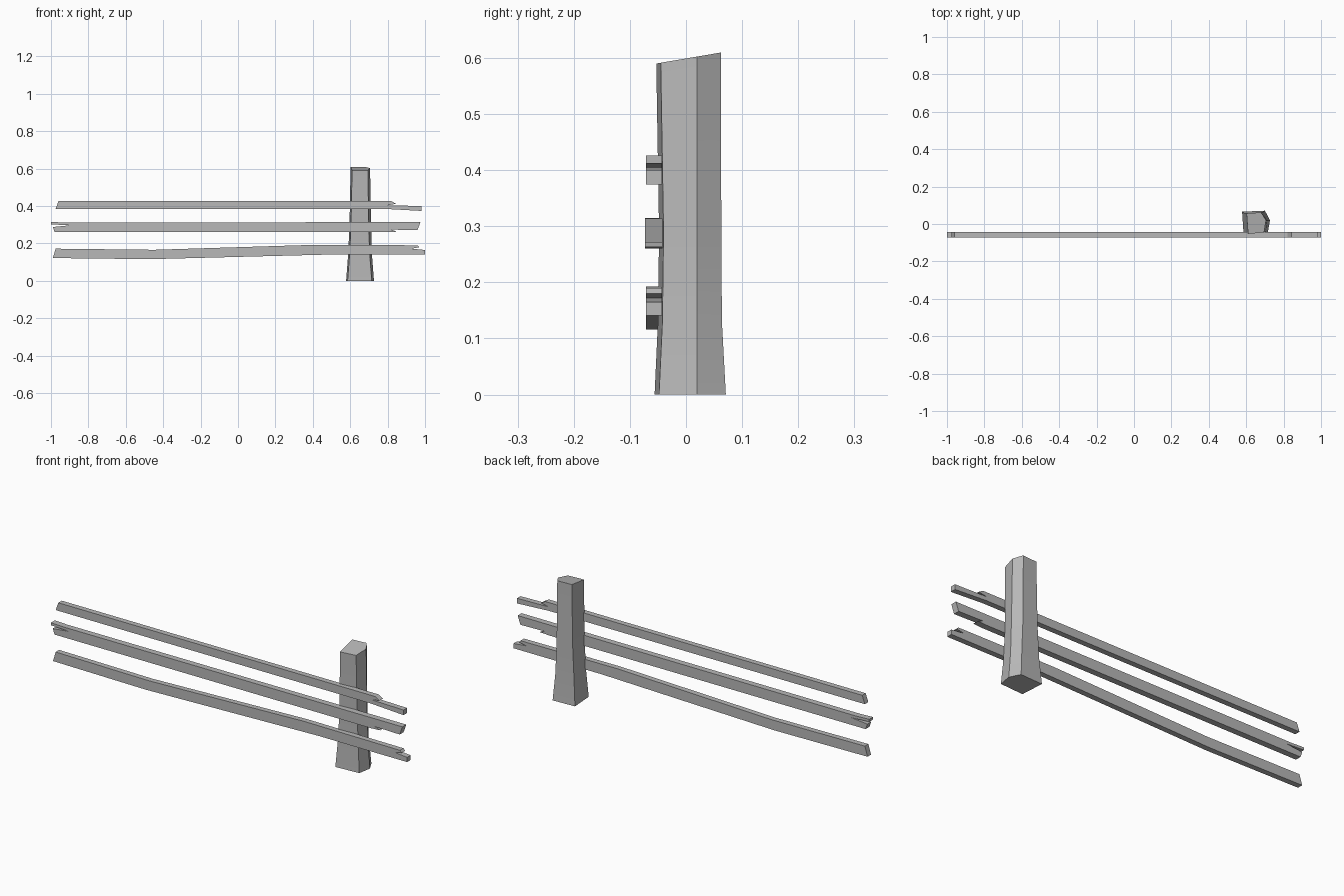
import bpy, bmesh, math

cube = bpy.data.objects.get("Cube")
if cube:
    bpy.data.objects.remove(cube, do_unlink=True)

wood = bpy.data.materials.new("weathered_grey")
wood.use_nodes = True
grey = (0.48, 0.48, 0.48, 1)
wood.diffuse_color = grey
wood.node_tree.nodes["Principled BSDF"].inputs["Base Color"].default_value = grey


def finish(name, bm):
    """Turn a bmesh into a named object."""
    bmesh.ops.recalc_face_normals(bm, faces=bm.faces)
    mesh = bpy.data.meshes.new(name)
    bm.to_mesh(mesh)
    bm.free()
    mesh.materials.append(wood)
    obj = bpy.data.objects.new(name, mesh)
    bpy.context.collection.objects.link(obj)
    return obj


def rail(name, outline, front, back):
    """Extrude a front outline (x, z) through the rail's thickness."""
    bm = bmesh.new()
    face = bm.faces.new([bm.verts.new((x, front, z)) for x, z in outline])
    new = bmesh.ops.extrude_face_region(bm, geom=[face])["geom"]
    moved = [v for v in new if isinstance(v, bmesh.types.BMVert)]
    bmesh.ops.translate(bm, verts=moved, vec=(0, back - front, 0))
    finish(name, bm)


# Rails with splintered ends
rail("top_rail", [(-0.975, 0.385), (-0.96, 0.426), (0.82, 0.426), (0.845, 0.412),
                  (0.80, 0.404), (0.98, 0.4), (0.98, 0.374), (0.80, 0.384)],
     -0.071, -0.043)
rail("middle_rail", [(-1, 0.315), (-0.93, 0.312), (0.975, 0.314), (0.96, 0.271),
                     (0.82, 0.274), (0.85, 0.263), (0.80, 0.26), (-0.98, 0.26),
                     (-0.99, 0.288), (-0.9, 0.297), (-1, 0.302)],
     -0.073, -0.042)
rail("bottom_rail", [(-0.99, 0.122), (-0.975, 0.172), (-0.45, 0.166), (0.42, 0.193),
                     (0.96, 0.19), (0.97, 0.18), (0.93, 0.172), (1, 0.165),
                     (1, 0.141), (0.5, 0.141), (-0.47, 0.116)],
     -0.071, -0.043)

# Post: a five-sided section lofted upward; rows are left, right, ridge, front, back, height
levels = [(0.578, 0.715, 0.727, -0.056, 0.071, 0),
          (0.588, 0.705, 0.717, -0.050, 0.064, 0.13),
          (0.596, 0.698, 0.712, -0.048, 0.063, 0.29),
          (0.602, 0.695, 0.706, -0.053, 0.062, 0.59)]
bm = bmesh.new()
rings = []
for left, right, ridge, front, back, z in levels:
    slope = 0.17 if z > 0.5 else 0
    section = [(left + 0.008, front), (right, front + 0.008),
               (ridge, 0.02), (right - 0.015, back), (left, back - 0.005)]
    rings.append([bm.verts.new((x, y, z + slope * (y - front))) for x, y in section])
for low, high in zip(rings, rings[1:]):
    for i in range(5):
        j = (i + 1) % 5
        bm.faces.new((low[i], low[j], high[j], high[i]))
bm.faces.new(rings[0])
bm.faces.new(rings[-1])
post = finish("post", bm)
bpy.context.view_layer.objects.active = post
post.select_set(True)
bpy.ops.object.shade_smooth_by_angle(angle=math.radians(35))
